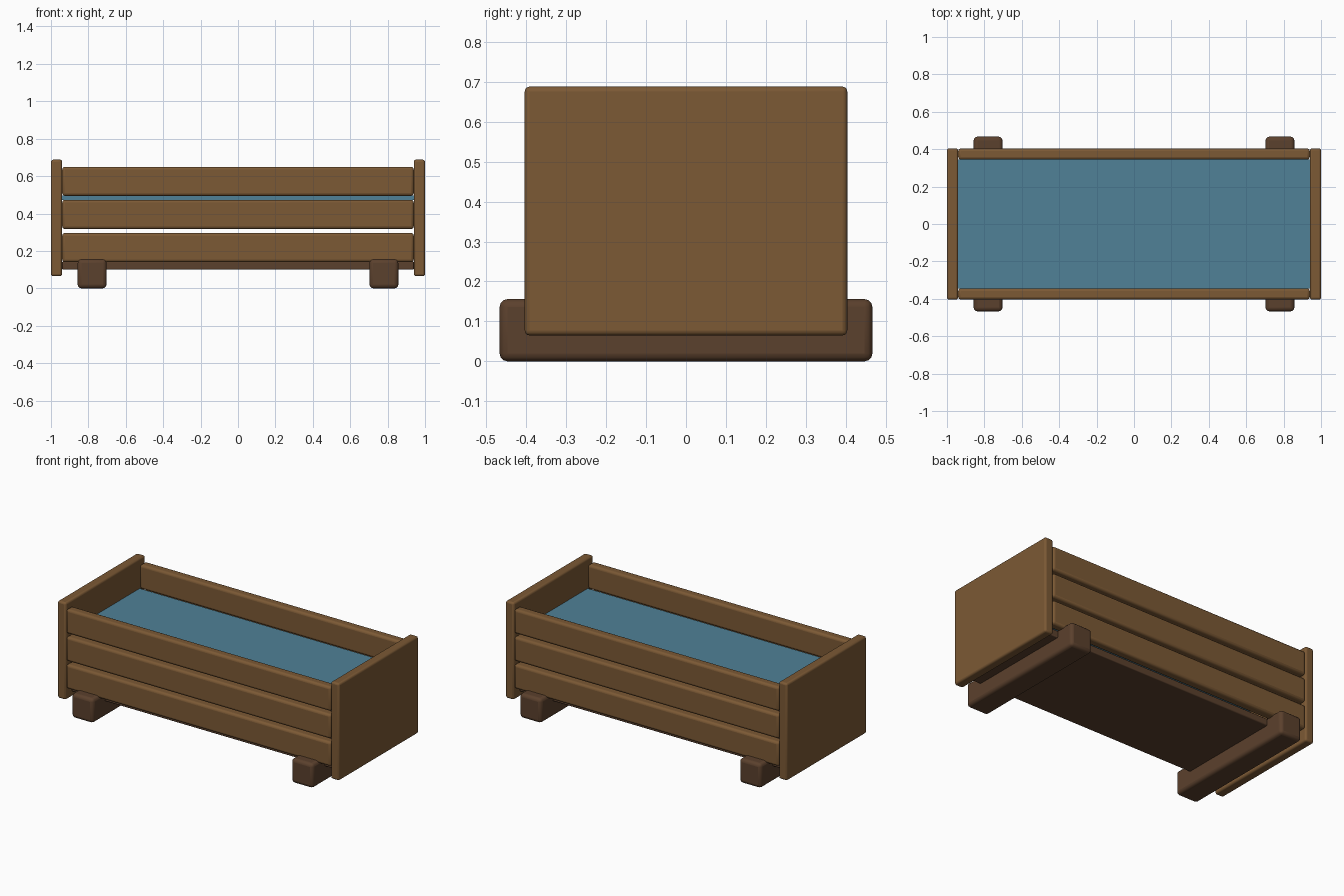
import bpy

if "Cube" in bpy.data.objects:
    bpy.data.objects.remove(bpy.data.objects["Cube"])


def material(name, rgb):
    m = bpy.data.materials.new(name)
    m.diffuse_color = (*rgb, 1)
    m.use_nodes = True
    m.node_tree.nodes["Principled BSDF"].inputs["Base Color"].default_value = m.diffuse_color
    return m


wood = material("wood", (0.20, 0.10, 0.035))
dark_wood = material("dark_wood", (0.105, 0.052, 0.026))
blue = material("blue", (0.08, 0.22, 0.31))


def box(name, lo, hi, mat, bevel=0.0):
    """Box between two corners, with rounded edges."""
    bpy.ops.mesh.primitive_cube_add(
        size=1, location=[(a + b) / 2 for a, b in zip(lo, hi)])
    ob = bpy.context.object
    ob.name = name
    ob.scale = [b - a for a, b in zip(lo, hi)]
    bpy.ops.object.transform_apply(location=False, rotation=False, scale=True)
    ob.data.materials.append(mat)
    if bevel:
        bpy.ops.object.shade_smooth_by_angle()
        mod = ob.modifiers.new("Bevel", 'BEVEL')
        mod.width = bevel
        mod.segments = 3
        bpy.ops.object.modifier_apply(modifier=mod.name)
        bpy.ops.object.shade_smooth_by_angle()
    return ob


# End panels and feet, left and right
for side, s in (("left", -1), ("right", 1)):
    box(f"{side}_end_panel", (s * 0.97 - 0.03, -0.404, 0.065),
        (s * 0.97 + 0.03, 0.404, 0.688), wood, 0.012)
    box(f"{side}_foot", (s * 0.78 - 0.077, -0.467, 0.0),
        (s * 0.78 + 0.077, 0.467, 0.156), dark_wood, 0.02)

# Three slats on the front and the back
for side, s in (("front", -1), ("back", 1)):
    for i in range(3):
        z = 0.14 + 0.177 * i
        box(f"{side}_slat_{i + 1}", (-0.94, s * 0.374 - 0.03, z),
            (0.94, s * 0.374 + 0.03, z + 0.156), wood, 0.015)

# Floor board
box("floor_board", (-0.94, -0.345, 0.10), (0.94, 0.345, 0.145), dark_wood, 0.006)

# Blue surface inside the trough
box("water", (-0.94, -0.346, 0.472), (0.94, 0.346, 0.497), blue)
